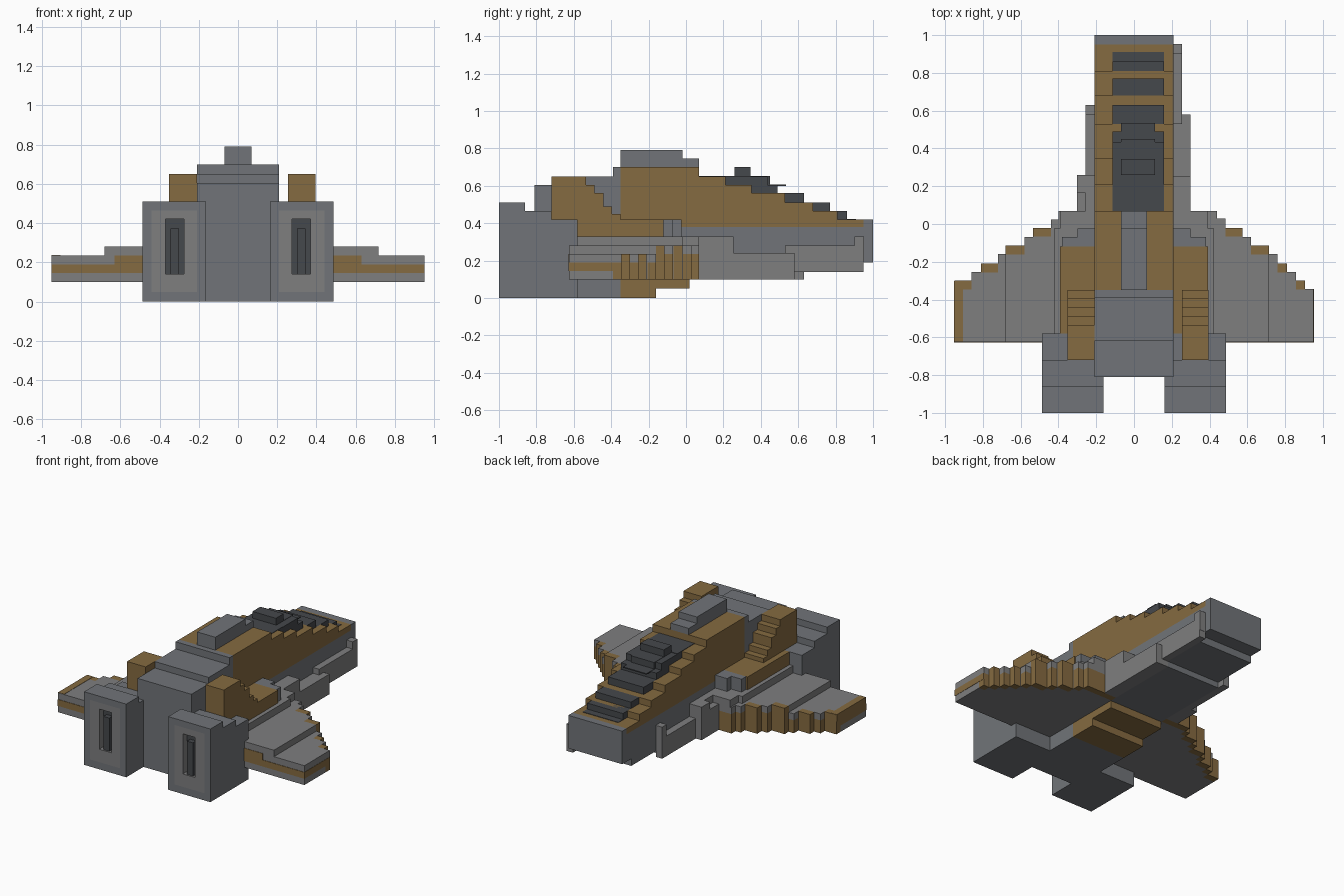
import bpy, bmesh

if "Cube" in bpy.data.objects:
    bpy.data.objects.remove(bpy.data.objects["Cube"])

def material(name, r, g, b):
    m = bpy.data.materials.new(name)
    m.diffuse_color = (r, g, b, 1)
    m.use_nodes = True
    m.node_tree.nodes["Principled BSDF"].inputs["Base Color"].default_value = m.diffuse_color
    return m

GREY = material("hull_grey", .165, .175, .19)
LIGHT = material("light_grey", .21, .21, .212)
DARK = material("dark_grey", .06, .065, .072)
BROWN = material("brown", .235, .145, .052)

def finish(bm, name, mat):
    bmesh.ops.recalc_face_normals(bm, faces=bm.faces)
    me = bpy.data.meshes.new(name)
    bm.to_mesh(me)
    bm.free()
    me.materials.append(mat)
    bpy.context.collection.objects.link(bpy.data.objects.new(name, me))

def extrude(name, mat, axis, pts, a, b):
    """Extrude a (y,z) profile along x, or an (x,y) outline along z."""
    bm = bmesh.new()
    place = (lambda p: (a, p[0], p[1])) if axis == "x" else (lambda p: (p[0], p[1], a))
    face = bm.faces.new([bm.verts.new(place(p)) for p in pts])
    new = bmesh.ops.extrude_face_region(bm, geom=[face])["geom"]
    verts = [v for v in new if isinstance(v, bmesh.types.BMVert)]
    bmesh.ops.translate(bm, verts=verts, vec=(b - a, 0, 0) if axis == "x" else (0, 0, b - a))
    finish(bm, name, mat)

def boxes(name, mat, items):
    """Each item is (x0, x1, y0, y1, z0, z1)."""
    bm = bmesh.new()
    for x0, x1, y0, y1, z0, z1 in items:
        vs = bmesh.ops.create_cube(bm, size=1)["verts"]
        for v in vs:
            v.co = (x1 if v.co.x > 0 else x0, y1 if v.co.y > 0 else y0, z1 if v.co.z > 0 else z0)
    finish(bm, name, mat)

def stairs(start, base, steps):
    """Stepped profile: steps are (end_y, top_z) from start onward."""
    pts, u = [(start, base)], start
    for end, top in steps:
        pts += [(u, top), (end, top)]
        u = end
    return pts + [(u, base)]

def ring(outer, inner, y0, y1):
    """Rectangular frame in the xz plane, as four boxes."""
    a, b, c, d = outer
    e, f, g, h = inner
    return [(a, e, y0, y1, c, d), (f, b, y0, y1, c, d), (e, f, y0, y1, c, g), (e, f, y0, y1, h, d)]

W = .208
# Fuselage
extrude("lower_hull", GREY, "x", [(-.35, .1), (.58, .1), (.58, .14), (.9, .14), (.9, .19), (1, .19),
        (1, .42), (.95, .42), (.95, .38), (-.35, .38)], -W, W)
extrude("upper_hull", BROWN, "x", stairs(-.35, .38, [(.07, .70), (.21, .65), (.35, .605), (.53, .56),
        (.68, .51), (.81, .465), (.95, .42)]), -W, W)
extrude("rear_hull", GREY, "x", stairs(-.81, 0, [(-.62, .605), (-.39, .65), (-.35, .70)]), -W, W)
extrude("belly_keel", BROWN, "x", [(-.35, 0), (-.16, 0), (-.16, .05), (.02, .05), (.02, .1), (-.35, .1)], -W, W)
extrude("spine", GREY, "x", stairs(-.35, .70, [(-.02, .79), (.07, .745)]), -.07, .07)

# Stepped canopy
extrude("canopy", DARK, "x", stairs(.07, .41, [(.26, .653), (.435, .65), (.49, .605), (.63, .56),
        (.77, .51), (.86, .465), (.91, .423)]), -.115, .16)
extrude("canopy_hump", DARK, "x", stairs(.26, .6, [(.345, .70), (.45, .652), (.535, .607)]), -.07, .11)

# Engines with recessed nozzles
for side, n in ((1, "right"), (-1, "left")):
    mx = lambda a, b: tuple(sorted((side * a, side * b)))
    extrude(n + "_engine", GREY, "x", stairs(-.95, 0, [(-.86, .51), (-.72, .465), (-.58, .42)]), *mx(.162, .487))
    boxes(n + "_engine_rim", GREY, ring(mx(.162, .487) + (0, .51), mx(.21, .44) + (.05, .465), -1, -.95))
    boxes(n + "_engine_panel", LIGHT, ring(mx(.21, .44) + (.05, .465), mx(.275, .37) + (.14, .42), -1, -.95))
    boxes(n + "_nozzle", DARK, [mx(.275, .37) + (-.955, -.95, .14, .42)])
    boxes(n + "_nozzle_bar", DARK, [mx(.30, .345) + (-.99, -.955, .14, .372)])

    # Wing root platform and shoulder base
    extrude(n + "_wing_root", LIGHT, "z", [(side * x, y) for x, y in
            [(W, -.625), (.42, -.625), (.42, -.02), (.39, -.02), (.39, .07), (W, .07)]], .28, .33)
    boxes(n + "_shoulder_base", BROWN, [mx(W, .392) + (-.62, -.12, .33, .42)])
    boxes(n + "_shoulder_cap", GREY, [mx(W, .30) + (-.12, -.025, .33, .42), mx(.30, .38) + (-.12, -.07, .33, .42)])

# Shoulder fins
fin = stairs(-.72, .42, [(-.535, .65), (-.49, .605), (-.44, .56), (-.395, .49), (-.35, .45)])
extrude("right_shoulder_fin", BROWN, "x", fin, .255, .395)
extrude("left_shoulder_fin", BROWN, "x", fin, -.352, -W)

# Wings: (outer x, leading edge y) columns from root to tip
columns = {
    "right": (1, .72, [(.44, .07), (.485, .03), (.575, -.02), (.62, -.07), (.715, -.115), (.76, -.16),
                       (.81, -.21), (.857, -.255), (.905, -.30), (.95, -.345)]),
    "left": (-1, .68, [(.40, .07), (.44, .025), (.535, -.02), (.58, -.07), (.68, -.115), (.72, -.16),
                       (.81, -.21), (.86, -.255), (.95, -.30)])}
for n, (side, split, cols) in columns.items():
    def outline(limit):
        pts, x = [(W, -.625)], W
        for end, y in cols:
            if end <= limit:
                pts += [(x, y - .046), (end, y - .046)]
                x = end
        return [(side * a, b) for a, b in pts + [(x, -.625)]]
    extrude(n + "_wing", LIGHT, "z", outline(1), .1, .235)
    extrude(n + "_wing_step", LIGHT, "z", outline(split), .235, .28)
    edge, caps, x = [], [], W
    for i, (end, y) in enumerate(cols):
        top = .28 if end <= split else .235
        xs = tuple(sorted((side * x, side * end)))
        brown_top = top if i % 2 == 0 and i else top - .045
        edge.append(xs + (y - .046, y, .1, brown_top))
        if brown_top < top:
            caps.append(xs + (y - .046, y, brown_top, top))
        x = end
    boxes(n + "_wing_leading_edge", BROWN, edge)
    boxes(n + "_wing_edge_caps", LIGHT, caps)
    # Painted stripes on trailing edge and tip
    m = lambda a, b: tuple(sorted((side * a, side * b)))
    boxes(n + "_wing_stripe", BROWN, [m(.487, .952) + (-.628, -.62, .145, .19),
          m(.487, .63) + (-.628, -.62, .19, .235), m(.945, .952) + (-.62, -.345, .145, .19)])
boxes("left_wing_tip", BROWN, [(-.952, -.905, -.623, -.302, .19, .237)])

# Stepped side chines along the nose
boxes("right_chine", LIGHT, [(W, .255, .58, .95, .14, .28), (W, .255, .9, .952, .19, .33),
      (W, .30, .07, .58, .1, .24), (W, .255, .53, .58, .24, .28), (W, .30, .07, .255, .24, .33)])
boxes("left_chine", LIGHT, [(-.257, -W, .26, .63, .1, .24), (-.257, -W, .58, .63, .24, .32),
      (-.302, -W, .07, .26, .1, .28), (-.302, -W, .165, .26, .28, .33), (-.257, -W, .07, .165, .28, .33)])
